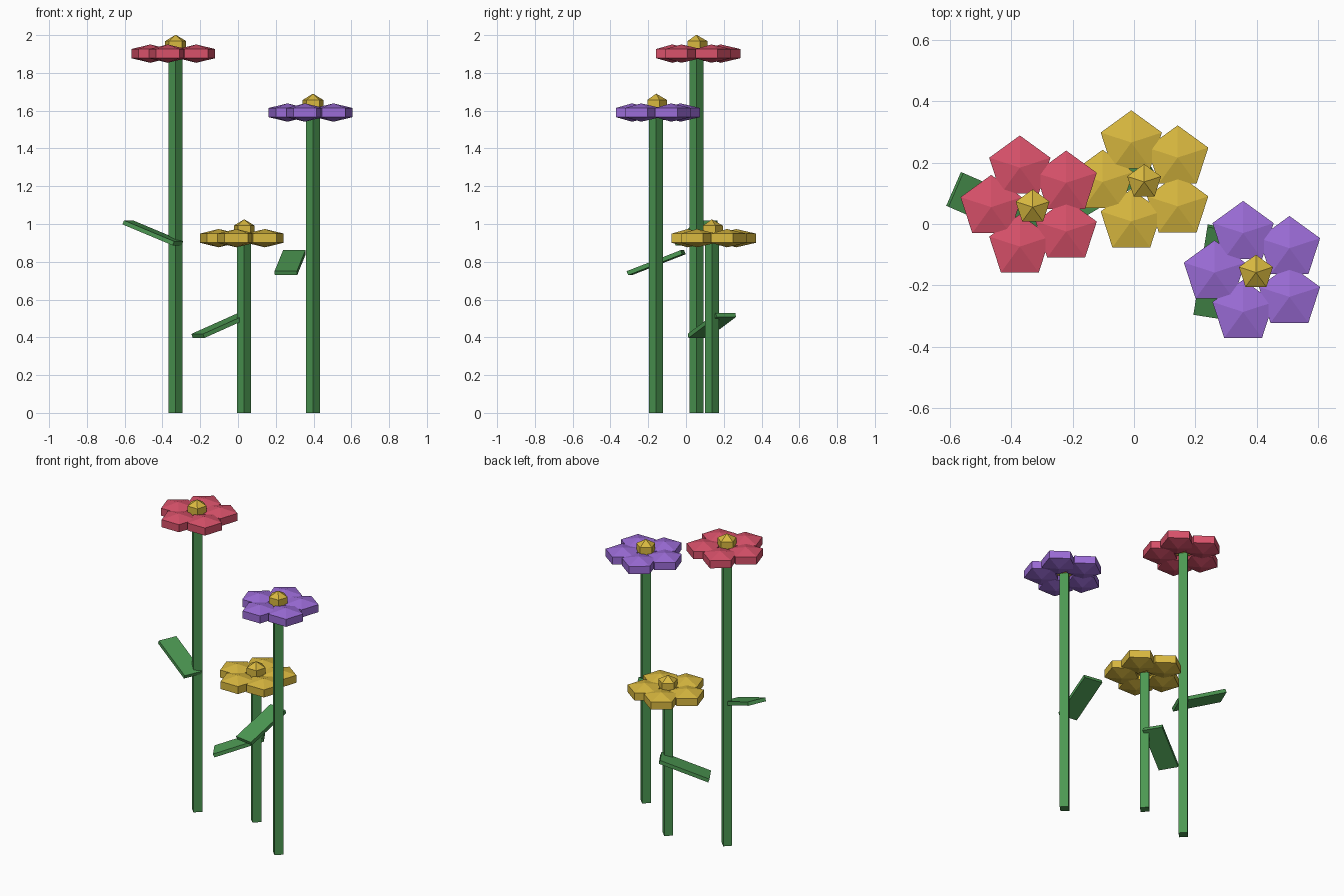
import bpy, bmesh
from math import sin, cos, tau, radians
from mathutils import Matrix, Vector

if "Cube" in bpy.data.objects:
    bpy.data.objects.remove(bpy.data.objects["Cube"])


def material(name, rgb):
    m = bpy.data.materials.new(name)
    m.diffuse_color = (*rgb, 1)
    m.use_nodes = True
    m.node_tree.nodes["Principled BSDF"].inputs["Base Color"].default_value = m.diffuse_color
    return m


GREEN = material("leaf green", (0.073, 0.315, 0.085))
RED = material("petal red", (0.69, 0.083, 0.144))
PURPLE = material("petal purple", (0.33, 0.15, 0.68))
YELLOW = material("flower yellow", (0.69, 0.48, 0.05))


def finish(bm, name, mat, location):
    bmesh.ops.recalc_face_normals(bm, faces=bm.faces)
    mesh = bpy.data.meshes.new(name)
    bm.to_mesh(mesh)
    bm.free()
    mesh.materials.append(mat)
    ob = bpy.data.objects.new(name, mesh)
    ob.location = location
    bpy.context.collection.objects.link(ob)
    return ob


def add_bead(bm, center, radius, half_height, sides=5):
    """Faceted five-sided bead: two rings at 30 degrees and two poles."""
    def ring(z):
        return [bm.verts.new(center + Vector((0.866 * radius * sin(tau * i / sides),
                                              0.866 * radius * cos(tau * i / sides), z)))
                for i in range(sides)]
    low, high = ring(-half_height / 2), ring(half_height / 2)
    bottom = bm.verts.new(center + Vector((0, 0, -half_height)))
    top = bm.verts.new(center + Vector((0, 0, half_height)))
    for i in range(sides):
        j = (i + 1) % sides
        bm.faces.new((low[i], low[j], high[j], high[i]))
        bm.faces.new((high[i], high[j], top))
        bm.faces.new((low[j], low[i], bottom))


def flower(label, x, y, z, petal_mat, leaf_z, leaf_turn, leaf_tilt):
    # square stem with its corners on the axes
    bm = bmesh.new()
    bmesh.ops.create_cone(bm, cap_ends=True, segments=4, radius1=0.037, radius2=0.037,
                          depth=z, matrix=Matrix.Translation((0, 0, z / 2)))
    finish(bm, label + "_stem", GREEN, (x, y, 0))

    # five flattened petals around the stem
    bm = bmesh.new()
    for k in range(5):
        a = tau * k / 5 + tau / 2
        add_bead(bm, Vector((0.135 * cos(a), 0.135 * sin(a), 0)), 0.121, 0.0485)
    finish(bm, label + "_petals", petal_mat, (x, y, z))

    # flower centre
    bm = bmesh.new()
    add_bead(bm, Vector((0, 0, 0)), 0.067, 0.067)
    finish(bm, label + "_centre", YELLOW, (x, y, z + 0.033))

    # slanted slab leaf
    bm = bmesh.new()
    bmesh.ops.create_cube(bm, size=1, matrix=(
        Matrix.Rotation(radians(leaf_turn), 4, 'Z')
        @ Matrix.Rotation(radians(-leaf_tilt), 4, 'Y')
        @ Matrix.Diagonal((0.31, 0.12, 0.023, 1))))
    finish(bm, label + "_leaf", GREEN, (x - 0.121, y, leaf_z))


flower("tall", -0.33, 0.055, 1.902, RED, 0.953, 156.5, 21)
flower("short", 0.033, 0.137, 0.925, YELLOW, 0.463, 211, -21)
flower("middle", 0.397, -0.158, 1.59, PURPLE, 0.795, 81, 21)
